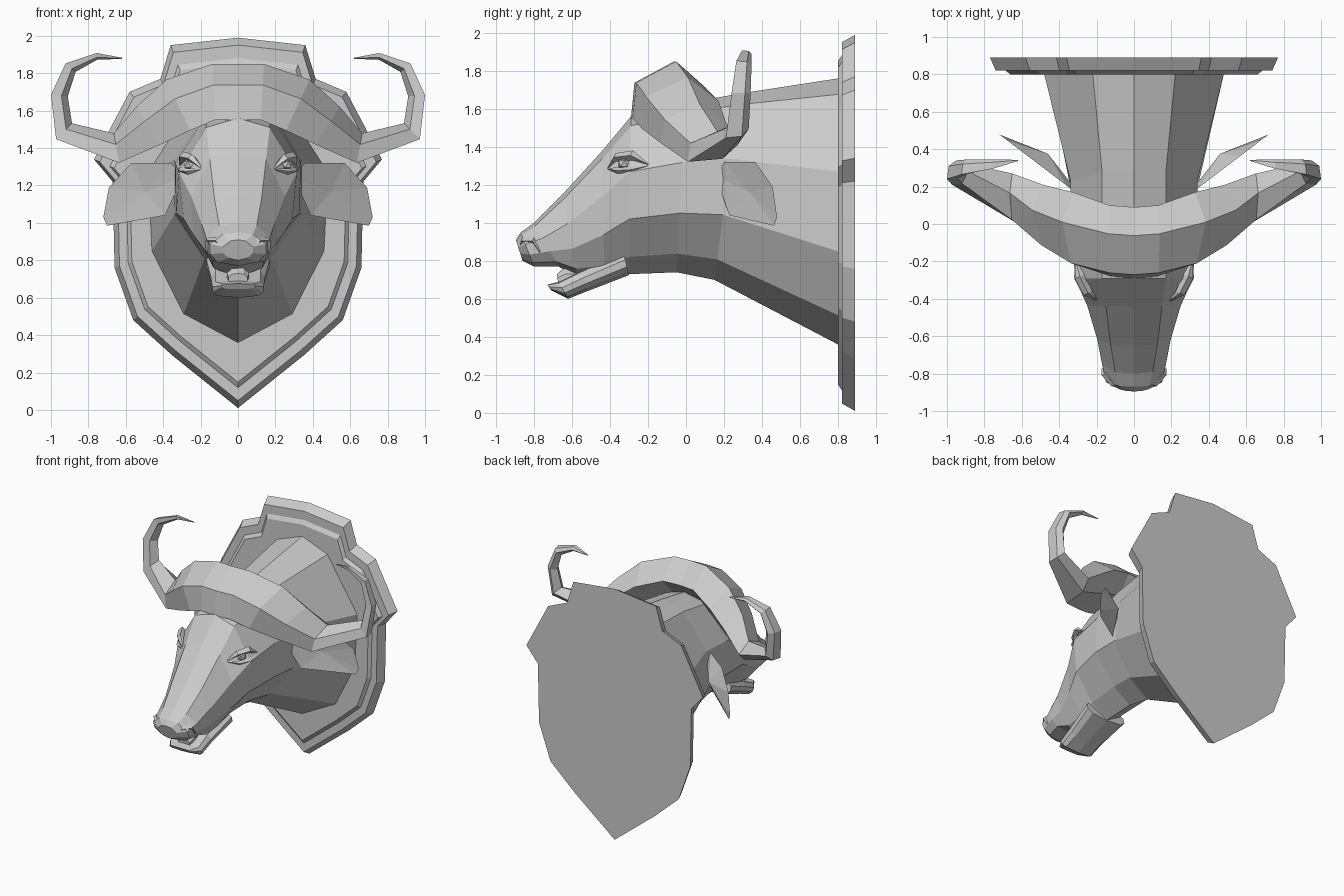
import bpy, bmesh
from math import sin, cos, radians
from mathutils import Vector

if "Cube" in bpy.data.objects:
    bpy.data.objects.remove(bpy.data.objects["Cube"])


def make(name, verts, faces, mirror=False):
    me = bpy.data.meshes.new(name)
    me.from_pydata([tuple(v) for v in verts], [], faces)
    bm = bmesh.new()
    bm.from_mesh(me)
    bmesh.ops.recalc_face_normals(bm, faces=bm.faces)
    bm.to_mesh(me)
    bm.free()
    ob = bpy.data.objects.new(name, me)
    bpy.context.collection.objects.link(ob)
    if mirror:
        mod = ob.modifiers.new("Mirror", 'MIRROR')
        mod.merge_threshold = 0.002
    return ob


def loft(name, rings, cap_start=True, cap_end=True, mirror=False):
    n = len(rings[0])
    verts = [v for r in rings for v in r]
    faces = [(k * n + i, k * n + (i + 1) % n, (k + 1) * n + (i + 1) % n, (k + 1) * n + i)
             for k in range(len(rings) - 1) for i in range(n)]
    if cap_start:
        faces.append(tuple(range(n)))
    if cap_end:
        faces.append(tuple(range(len(verts) - n, len(verts))))
    return make(name, verts, faces, mirror)


# Symmetric section between a top point and a bottom point (y, z), with four half widths
def section(ty, tz, by, bz, *widths):
    top, bot = Vector((0, ty, tz)), Vector((0, by, bz))
    right = [top.lerp(bot, t) + Vector((w, 0, 0))
             for t, w in zip((.06, .35, .65, .89), widths)]
    left = [Vector((-p.x, p.y, p.z)) for p in reversed(right)]
    return [top] + right + [bot] + left


# Shield plaque: stepped, bevelled outline
half = [(.36, 1.95), (.415, 1.77), (.58, 1.70), (.77, 1.34), (.67, 1.22),
        (.66, .76), (.56, .48), (.35, .29)]
outline = [(0, 1.99)] + half + [(0, .01)] + [(-x, z) for x, z in reversed(half)]
steps = [(.89, 1), (.82, .96), (.82, .89), (.80, .86)]
loft("shield_plaque", [[(x * s, y, 1 + (z - 1) * s) for x, z in outline] for y, s in steps])

# Neck and head, from the plaque to the nose
head = [
    (.80, 1.76, .80, .36, .22, .48, .46, .29),
    (.28, 1.68, .15, .70, .17, .34, .34, .18),
    (.00, 1.63, -.05, .74, .17, .335, .33, .15),
    (-.29, 1.56, -.30, .73, .17, .315, .29, .14),
    (-.44, 1.38, -.43, .70, .15, .25, .24, .13),
    (-.65, 1.15, -.57, .71, .125, .195, .185, .13),
    (-.80, 1.00, -.67, .77, .10, .17, .172, .14),
    (-.87, .95, -.80, .77, .08, .15, .15, .11),
    (-.895, .91, -.86, .80, .04, .08, .08, .05),
]
loft("neck_and_head", [section(*s) for s in head])

# Lower jaw, tongue and lip corners
jaw = [
    (-.33, .85, -.30, .725, .12, .17, .17, .13),
    (-.55, .75, -.52, .64, .12, .145, .14, .11),
    (-.67, .69, -.62, .60, .12, .138, .135, .11),
    (-.73, .675, -.71, .645, .08, .09, .09, .07),
]
loft("lower_jaw", [section(*s) for s in jaw])
loft("tongue", [section(-.50, .76, -.50, .68, .03, .06, .06, .05),
                section(-.64, .765, -.62, .67, .03, .06, .06, .05),
                section(-.68, .73, -.67, .67, .03, .05, .05, .04)])

# Horns: heavy boss over the brow tapering to an upturned hook
profile = [(-1, -1), (-.9, .25), (.2, 1), (1, .1), (.4, -.8)]
horn = [  # x, y, z, path angle, half height, half depth
    (0, -.10, 1.70, 0, .15, .19),
    (.13, -.09, 1.70, -3, .15, .19),
    (.32, -.03, 1.63, -25, .15, .20),
    (.48, .04, 1.52, -32, .12, .17),
    (.65, .14, 1.40, -10, .08, .13),
    (.93, .27, 1.49, 45, .06, .06),
    (.955, .29, 1.68, 95, .045, .05),
    (.895, .305, 1.83, 130, .035, .04),
    (.755, .32, 1.89, 175, .018, .025),
    (.62, .34, 1.88, 190, .003, .003),
]
rings = []
for x, y, z, a, h, d in horn:
    a = radians(a)
    rings.append([(x - sin(a) * q * h, y + p * d, z + cos(a) * q * h) for p, q in profile])
loft("horns", rings, cap_start=False, mirror=True)

# Drooping ears: leaf outline with a dished front and bulging back
ear = [(.28, 1.25), (.36, 1.32), (.57, 1.32), (.69, 1.19), (.72, 1.03),
       (.70, .985), (.39, 1.04), (.33, 1.17)]
verts = [Vector((x, .19 + .76 * (x - .34), z)) for x, z in ear]
mid = sum(verts, Vector()) / len(verts)
verts += [mid + Vector((-.01, .015, 0)), mid + Vector((-.045, .06, .02))]
n = len(ear)
make("ears", verts, [(i, (i + 1) % n, c) for c in (n, n + 1) for i in range(n)], True)


# Thin tapered ridge along a few points, used for eyelids and nostril rims
def ridge(name, points):
    loft(name, [[(x - r, y + r * .5, z), (x, y, z + r), (x + r, y - r * .5, z), (x, y, z - r)]
                for x, y, z, r in points], mirror=True)


ridge("upper_eyelids", [(.19, -.41, 1.29, .004), (.245, -.37, 1.345, .022),
                        (.29, -.28, 1.355, .026), (.31, -.20, 1.31, .004)])
ridge("lower_eyelids", [(.20, -.41, 1.285, .004), (.265, -.36, 1.275, .016),
                        (.305, -.28, 1.28, .016), (.31, -.20, 1.30, .004)])
ridge("nostril_rims", [(.07, -.87, .86, .008), (.105, -.86, .905, .016),
                       (.155, -.80, .905, .018), (.165, -.77, .85, .008)])

# Eyeballs
bm = bmesh.new()
bmesh.ops.create_icosphere(bm, subdivisions=1, radius=.035)
me = bpy.data.meshes.new("eyes")
for v in bm.verts:
    v.co += Vector((.26, -.325, 1.312))
bm.to_mesh(me)
bm.free()
eyes = bpy.data.objects.new("eyes", me)
bpy.context.collection.objects.link(eyes)
eyes.modifiers.new("Mirror", 'MIRROR')
